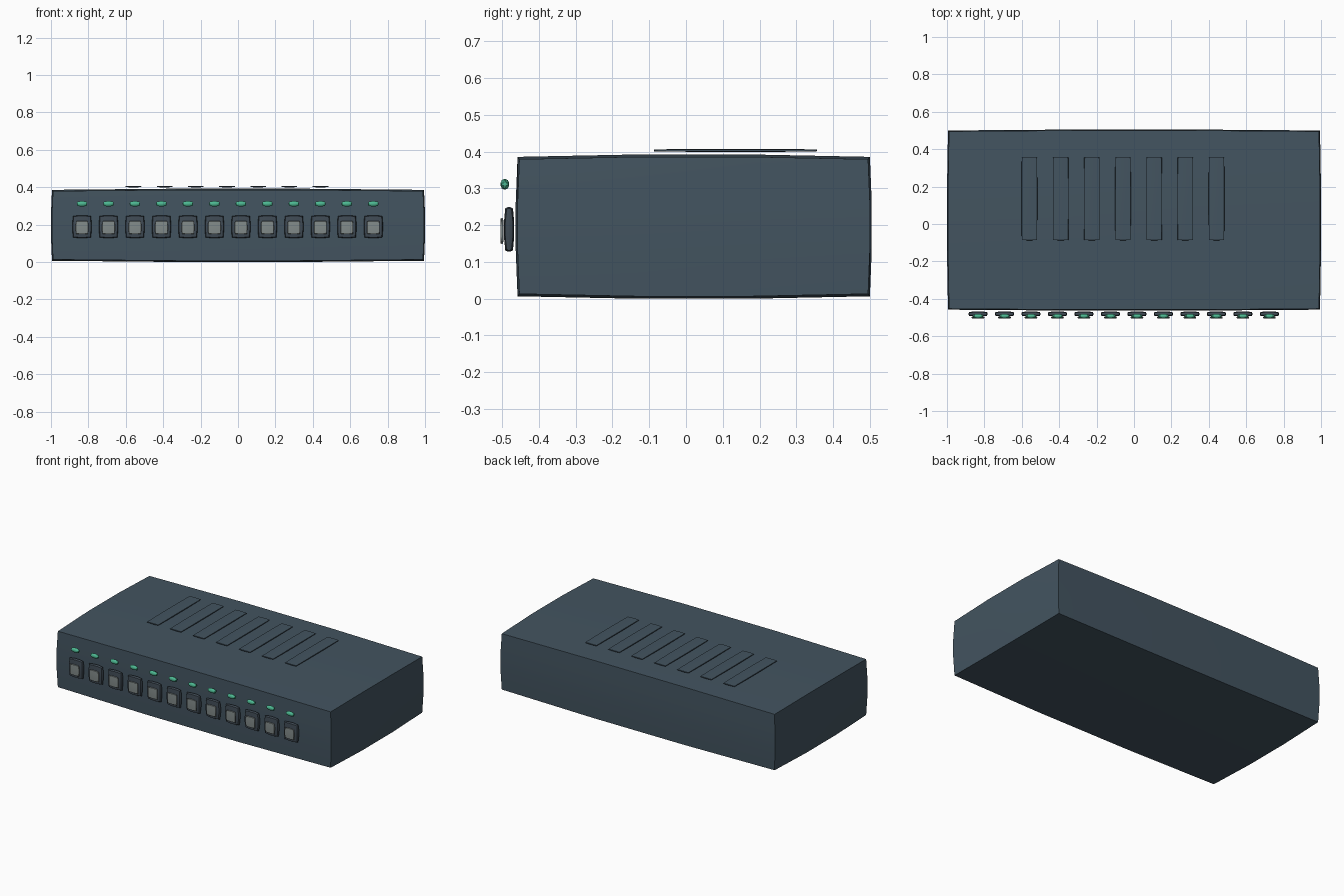
import bpy, bmesh
from mathutils import Vector

if "Cube" in bpy.data.objects:
    bpy.data.objects.remove(bpy.data.objects["Cube"])


def mat(name, hexcol):
    lin = []
    for i in (0, 2, 4):
        c = int(hexcol[i:i + 2], 16) / 255
        lin.append(c / 12.92 if c <= 0.04045 else ((c + 0.055) / 1.055) ** 2.4)
    m = bpy.data.materials.new(name)
    m.diffuse_color = (*lin, 1)
    m.use_nodes = True
    m.node_tree.nodes["Principled BSDF"].inputs["Base Color"].default_value = m.diffuse_color
    return m


slate = mat("slate casing", "435460")
dark = mat("dark port frame", "3F4A54")
grey = mat("grey port socket", "828B8A")
green = mat("green light", "4DB892")


def pillow(name, lo, hi, bulge, material):
    """Box with a 3x3 grid per side; sides swell outward by 'bulge' per axis."""
    lo, hi = Vector(lo), Vector(hi)
    mid, half = (lo + hi) / 2, (hi - lo) / 2
    bm = bmesh.new()
    bmesh.ops.create_cube(bm, size=2)
    bmesh.ops.subdivide_edges(bm, edges=bm.edges[:], cuts=2, use_grid_fill=True)
    for v in bm.verts:
        p = v.co.copy()
        for a in range(3):
            others = [abs(p[b]) > 0.9 for b in range(3) if b != a]
            drop = bulge[a] * sum(others) / 2
            v.co[a] = mid[a] + p[a] * (half[a] - drop)
    me = bpy.data.meshes.new(name)
    bm.to_mesh(me)
    bm.free()
    me.materials.append(material)
    ob = bpy.data.objects.new(name, me)
    bpy.context.collection.objects.link(ob)
    bpy.context.view_layer.objects.active = ob
    ob.select_set(True)
    bpy.ops.object.shade_smooth_by_angle(angle=0.6)
    ob.select_set(False)
    return ob


# Casing
pillow("casing", (-1, -0.463, 0), (1, 0.505, 0.392), (0.011, 0.01, 0.013), slate)

# Front ports with sockets and status lights
for i in range(12):
    x = -0.834 + i * 0.1416
    pillow(f"port_frame_{i + 1}", (x - 0.051, -0.495, 0.128), (x + 0.051, -0.467, 0.249),
           (0.007, 0.007, 0.007), dark)
    pillow(f"port_socket_{i + 1}", (x - 0.034, -0.505, 0.149), (x + 0.034, -0.496, 0.219),
           (0.003, 0.002, 0.003), grey)
    pillow(f"status_light_{i + 1}", (x - 0.028, -0.504, 0.297), (x + 0.028, -0.481, 0.325),
           (0.007, 0.006, 0.006), green)

# Top vent slats
for i in range(7):
    x = -0.559 + i * 0.1667
    pillow(f"vent_slat_{i + 1}", (x - 0.042, -0.087, 0.399), (x + 0.042, 0.356, 0.407),
           (0.002, 0.002, 0.002), slate)
